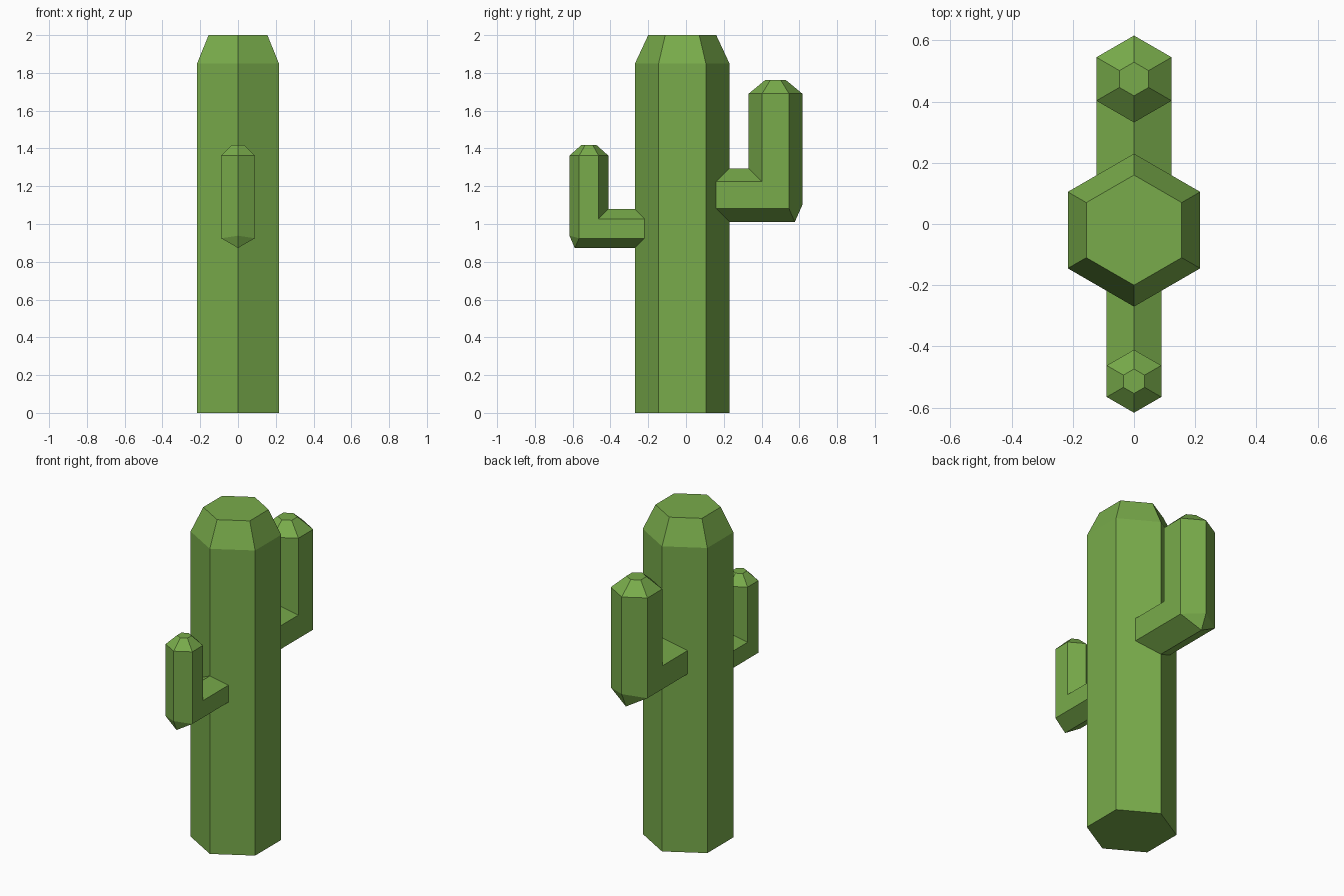
import bpy, bmesh
from math import sin, cos, tan, radians

if "Cube" in bpy.data.objects:
    bpy.data.objects.remove(bpy.data.objects["Cube"])

green = bpy.data.materials.new("cactus_green")
green.diffuse_color = (0.19, 0.41, 0.07, 1)
green.use_nodes = True
green.node_tree.nodes["Principled BSDF"].inputs["Base Color"].default_value = green.diffuse_color

TRUNK_Y, TRUNK_R = -0.02, 0.25


def hexagon(r):
    """Six (across, outward) offsets, first point on the outward ridge."""
    return [(r * sin(radians(60 * k)), r * cos(radians(60 * k))) for k in range(6)]


def skin(name, rings, cap_start):
    """Join successive rings with flat faces and cap the ends."""
    bm = bmesh.new()
    loops = [[bm.verts.new(p) for p in ring] for ring in rings]
    for a, b in zip(loops, loops[1:]):
        for i in range(6):
            j = (i + 1) % 6
            bm.faces.new((a[i], a[j], b[j], b[i]))
    bm.faces.new(loops[-1])
    if cap_start:
        bm.faces.new(loops[0])
    bmesh.ops.remove_doubles(bm, verts=bm.verts[:], dist=1e-5)
    bmesh.ops.recalc_face_normals(bm, faces=bm.faces[:])
    mesh = bpy.data.meshes.new(name)
    bm.to_mesh(mesh)
    bm.free()
    mesh.materials.append(green)
    obj = bpy.data.objects.new(name, mesh)
    bpy.context.collection.objects.link(obj)


def level(r, y, z, side=1):
    return [(x, y + side * d, z) for x, d in hexagon(r)]


def arm(name, side, r, y, z, z_shoulder, z_top, r_top, cut_y, cut_z):
    """Hexagonal elbow: out of the trunk, mitred upward, tapered tip."""
    surface = TRUNK_R + side * TRUNK_Y - 0.005
    hx = hexagon(r)
    root = [(x, side * (surface - abs(x) * tan(radians(30))), z - d) for x, d in hx]
    # the outer corner of the mitre is chamfered: one ring per cut end
    bend_a = [(x, side * (y + d), z - d) for x, d in hx]
    bend_b = list(bend_a)
    bend_a[0] = (0, side * (y + r - cut_y), z - r)
    bend_b[0] = (0, side * (y + r), z - r + cut_z)
    skin(name, [root, bend_a, bend_b,
                level(r, side * y, z_shoulder, side),
                level(r_top, side * y, z_top, side)], False)


# Trunk with tapered crown
skin("trunk", [level(TRUNK_R, TRUNK_Y, 0), level(TRUNK_R, TRUNK_Y, 1.85),
               level(0.18, TRUNK_Y, 2.0)], True)

# Two raised arms
arm("back_arm", 1, 0.142, 0.474, 1.153, 1.69, 1.762, 0.055, 0.04, 0.09)
arm("front_arm", -1, 0.103, 0.514, 0.976, 1.362, 1.418, 0.04, 0.028, 0.065)
